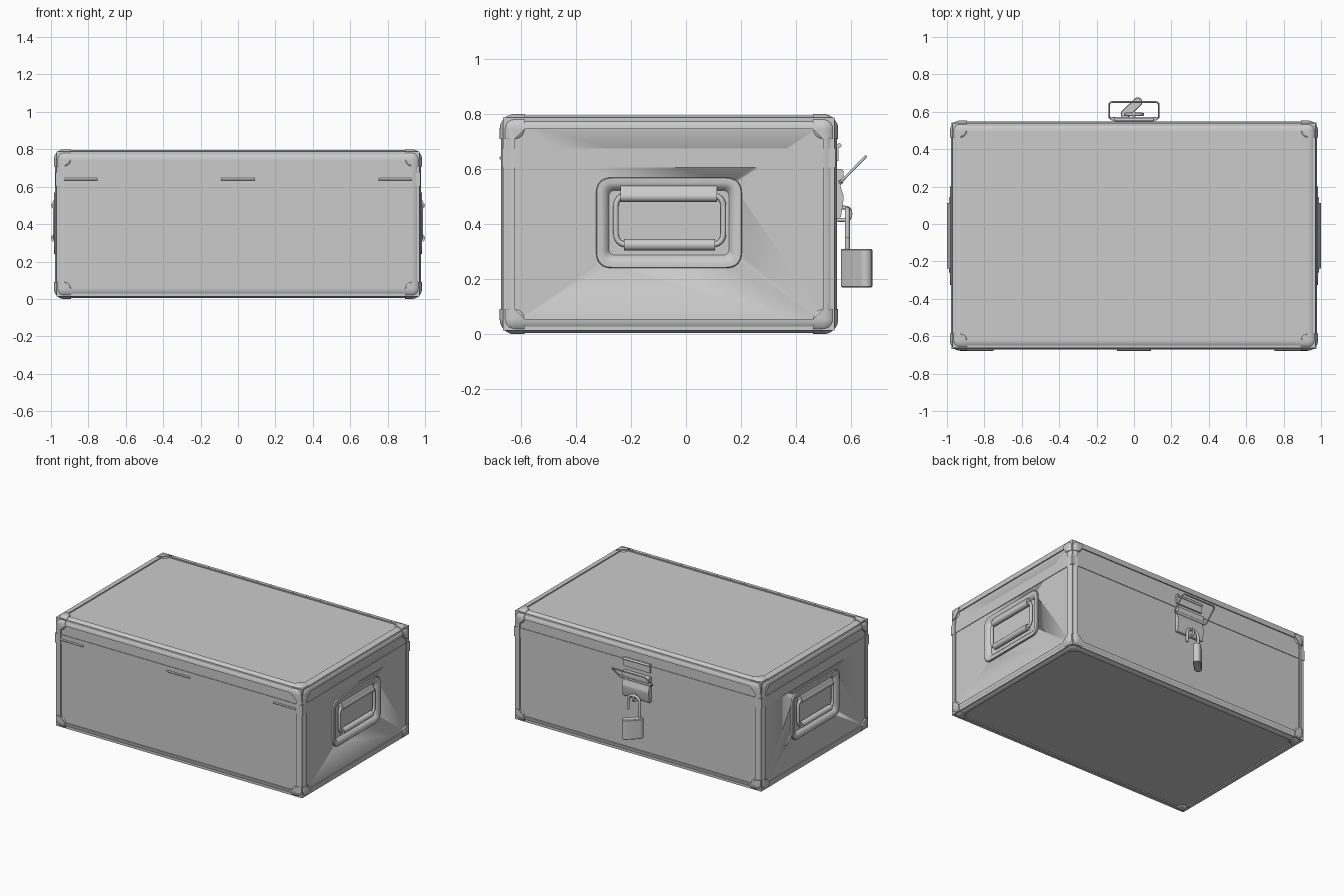
import bpy, bmesh, math
from mathutils import Vector

if "Cube" in bpy.data.objects:
    bpy.data.objects.remove(bpy.data.objects["Cube"])

grey = bpy.data.materials.new("light_grey_metal")
grey.use_nodes = True
COLOUR = (0.6, 0.6, 0.6, 1)
grey.diffuse_color = COLOUR
grey.node_tree.nodes["Principled BSDF"].inputs["Base Color"].default_value = COLOUR

CENTRE = Vector((0, -0.062, 0.4))      # middle of the case
HALF = Vector((0.979, 0.61, 0.395))    # half size over the edge rails
R = 0.05                               # rail radius
CAP = 0.005                            # corner caps stand this proud
INSET = 0.008                          # panels sit this far below the rails


def finish(ob, angle=35):
    ob.data.materials.append(grey)
    bpy.ops.object.select_all(action="DESELECT")
    ob.select_set(True)
    bpy.context.view_layer.objects.active = ob
    bpy.ops.object.shade_smooth_by_angle(angle=math.radians(angle))
    return ob


def make(name, bm, location=(0, 0, 0)):
    bmesh.ops.recalc_face_normals(bm, faces=bm.faces)
    mesh = bpy.data.meshes.new(name)
    bm.to_mesh(mesh)
    bm.free()
    ob = bpy.data.objects.new(name, mesh)
    ob.location = location
    bpy.context.collection.objects.link(ob)
    return finish(ob)


def mirror(ob, axes=(True, False, False)):
    ob.modifiers.new("mirror", "MIRROR").use_axis = axes
    return ob


def loft(bm, rings):
    """Skin equal rings of points and close both ends."""
    rows = [[bm.verts.new(p) for p in ring] for ring in rings]
    for a, b in zip(rows, rows[1:]):
        for i in range(len(a)):
            j = (i + 1) % len(a)
            bm.faces.new((a[i], a[j], b[j], b[i]))
    bm.faces.new(rows[0])
    bm.faces.new(rows[-1])


def box(bm, half):
    geo = bmesh.ops.create_cube(bm, size=2)
    bmesh.ops.scale(bm, vec=half, verts=geo["verts"])


def round_path(points, r, closed=False, steps=6):
    """Round every corner of a path."""
    pts = [Vector(p) for p in points]
    out = []
    for i, p in enumerate(pts):
        if not closed and i in (0, len(pts) - 1):
            out.append(p)
            continue
        a = p + (pts[i - 1] - p).normalized() * r
        b = p + (pts[(i + 1) % len(pts)] - p).normalized() * r
        for k in range(steps + 1):
            t = k / steps
            out.append(a * (1 - t) ** 2 + p * 2 * t * (1 - t) + b * t * t)
    return out


def tube(name, points, r, closed=False):
    curve = bpy.data.curves.new(name, "CURVE")
    curve.dimensions = "3D"
    curve.bevel_depth = r
    curve.bevel_resolution = 4
    curve.use_fill_caps = True
    spline = curve.splines.new("POLY")
    spline.points.add(len(points) - 1)
    for sp, p in zip(spline.points, points):
        sp.co = (*p, 1)
    spline.use_cyclic_u = closed
    ob = bpy.data.objects.new(name, curve)
    bpy.context.collection.objects.link(ob)
    bpy.ops.object.select_all(action="DESELECT")
    ob.select_set(True)
    bpy.context.view_layer.objects.active = ob
    bpy.ops.object.convert(target="MESH")
    return finish(bpy.context.object)


def quarter_bar(bm, axis, r, start, end):
    """Quarter-round bar along one axis, in the positive octant."""
    u, v = (axis + 1) % 3, (axis + 2) % 3
    core = HALF - Vector((R, R, R))
    rings = []
    for along in (start, end):
        ring = []
        for k in range(10):
            p = core.copy()
            p[axis] = along
            if k < 9:
                a = k / 8 * math.pi / 2
                p[u] += r * math.cos(a)
                p[v] += r * math.sin(a)
            ring.append(p)
        rings.append(ring)
    loft(bm, rings)


# Edge rails and corner caps, one octant mirrored three ways
rails, caps = bmesh.new(), bmesh.new()
core = HALF - Vector((R, R, R))
TAB = 0.036
for axis in range(3):
    quarter_bar(rails, axis, R, 0, core[axis])
    quarter_bar(caps, axis, R + CAP, core[axis] - TAB, core[axis])
    # three-cornered tab lying on the panel
    rings = []
    for depth in (R - 0.02, R + CAP):
        p = core.copy()
        p[axis] += depth
        q, s = p.copy(), p.copy()
        q[(axis + 1) % 3] -= TAB
        s[(axis + 2) % 3] -= TAB
        rings.append([p, q, s])
    loft(caps, rings)
ball = bmesh.ops.create_uvsphere(caps, u_segments=32, v_segments=16, radius=R + CAP)
bmesh.ops.translate(caps, vec=core, verts=ball["verts"])
mirror(make("edge_rails", rails, CENTRE), (True, True, True))
mirror(make("corner_caps", caps, CENTRE), (True, True, True))

# Case panels and the raised band around the lid joint
bm = bmesh.new()
box(bm, HALF - Vector((INSET,) * 3))
panels = make("case_panels", bm, CENTRE)
bm = bmesh.new()
box(bm, (HALF.x - 0.004, HALF.y - 0.004, 0.035))
band = make("lid_band", bm, (0, CENTRE.y, 0.64))


# Side handles: dished plate, hinge barrel, loop and grip
HY, HZ = -0.062, 0.405


def plate_ring(shrink, x):
    a, b = 0.265 - shrink, 0.165 - shrink
    corners = [(x, HY + sy * a, HZ + sz * b) for sy, sz in ((-1, -1), (1, -1), (1, 1), (-1, 1))]
    return round_path(corners, max(0.06 - shrink, 0.025), True)


bm = bmesh.new()
steps = ((0, 0.96), (0, 0.981), (0.003, 0.984), (0.02, 0.984), (0.03, 0.981), (0.042, 0.97), (0.052, 0.95))
loft(bm, [plate_ring(s, x) for s, x in steps])
mirror(make("handle_plates", bm))

bm = bmesh.new()
loft(bm, [plate_ring(0.012, 0.9), plate_ring(0.012, 1.1)])
loft(bm, [plate_ring(0.012, -0.9), plate_ring(0.012, -1.1)])
cutter = make("handle_cutter", bm)
cutter.hide_render = True
cutter.hide_viewport = True
cut = panels.modifiers.new("handle_recess", "BOOLEAN")
cut.operation = "DIFFERENCE"
cut.object = cutter

X = 0.979
loop = [(X, y, z) for y, z in ((-0.255, 0.325), (0.136, 0.325), (0.136, 0.505), (-0.255, 0.505))]
mirror(tube("handle_loops", round_path(loop, 0.045, True), 0.01, True))
mirror(tube("handle_grips", [(X, -0.225, 0.325), (X, 0.105, 0.325)], 0.021))
mirror(tube("handle_hinge_barrels", [(X, -0.238, 0.5), (X, 0.112, 0.5)], 0.02))
bm = bmesh.new()
flap = ((0.95, 0.545), (0.976, 0.545), (0.994, 0.512), (0.995, 0.5), (0.95, 0.49))
loft(bm, [[(x, y, z) for x, z in flap] for y in (-0.238, 0.112)])
mirror(make("handle_hinge_flaps", bm))

# Hinge pins along the front of the lid
for name, x in (("right", -0.84), ("middle", 0), ("left", 0.84)):
    tube("hinge_pin_" + name, [(x - 0.09, -0.672, 0.64), (x + 0.09, -0.672, 0.64)], 0.006)

# Latch: pressed plate, pivot, wire bail and lid catch
bm = bmesh.new()
profile = round_path([(0.535, 0.6, 0), (0.572, 0.6, 0), (0.572, 0.565, 0), (0.56, 0.54, 0),
                      (0.574, 0.5, 0), (0.562, 0.42, 0), (0.535, 0.42, 0)], 0.01, True, 3)
loft(bm, [[(x, p.x, p.y) for p in profile] for x in (-0.105, 0.105)])
make("latch_plate", bm)
tube("latch_pivot", [(-0.12, 0.562, 0.553), (0.12, 0.562, 0.553)], 0.009)
bail = [(-0.105, 0.562, 0.553), (-0.132, 0.562, 0.553), (-0.132, 0.652, 0.645),
        (0.132, 0.652, 0.645), (0.132, 0.562, 0.553), (0.105, 0.562, 0.553)]
tube("latch_bail", round_path(bail, 0.018), 0.005)
bm = bmesh.new()
box(bm, (0.105, 0.008, 0.03))
make("lid_catch", bm, (0, 0.546, 0.66))
tube("lid_catch_lip", [(-0.105, 0.557, 0.686), (0.105, 0.557, 0.686)], 0.008)
staple = [(0, 0.55, 0.415), (0, 0.597, 0.415), (0, 0.597, 0.46), (0, 0.55, 0.46)]
tube("latch_staple", round_path(staple, 0.02), 0.007)

# Open padlock, its body swung out around the long shackle leg
bm = bmesh.new()


def lock_ring(shrink, z):
    ring = []
    for side in (1, -1):
        for k in range(9):
            a = -math.pi / 2 + k / 8 * math.pi
            p = Vector((0.046 + (0.025 - shrink) * math.cos(a), (0.025 - shrink) * math.sin(a)))
            ring.append((p.x * side, p.y * side, z))
    return ring


loft(bm, [lock_ring(s, z) for s, z in ((0.004, 0), (0, 0.004), (0, 0.136), (0.004, 0.14))])
make("padlock_body", bm, (-0.013, 0.62, 0.17)).rotation_euler.z = math.radians(44)
shackle = [(-0.046, 0.586, 0.3), (-0.046, 0.586, 0.455), (0.046, 0.586, 0.455), (0.046, 0.586, 0.35)]
tube("padlock_shackle", round_path(shackle, 0.045), 0.009)
